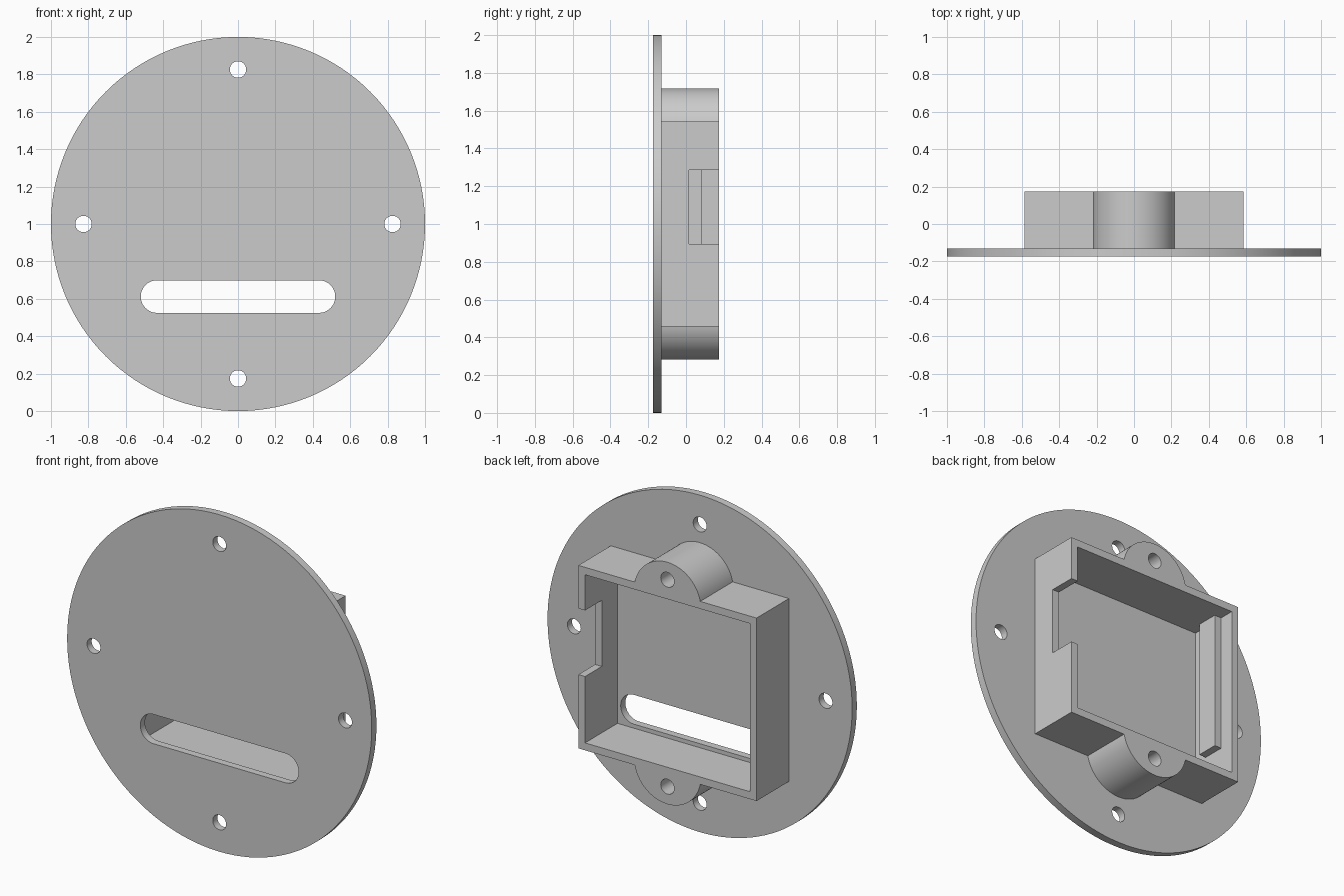
import bpy
import bmesh
import math
from mathutils import Matrix, Vector

default = bpy.data.objects.get("Cube")
if default:
    bpy.data.objects.remove(default, do_unlink=True)

# Main dimensions
FRONT, PLATE_BACK, BACK = -0.174, -0.13, 0.174
MID = 1.0                        # height of the centre
HALF_W, HALF_H, WALL = 0.585, 0.543, 0.044
HOLE_R, HOLE_RING = 0.044, 0.826
BOSS_R, BOSS_OFFSET, SCREW_OFFSET = 0.22, 0.498, 0.614

grey = bpy.data.materials.new("plain_grey")
grey.use_nodes = True
colour = (0.6, 0.6, 0.6, 1)
grey.diffuse_color = colour
grey.node_tree.nodes["Principled BSDF"].inputs["Base Color"].default_value = colour


def finish(name, bm):
    bmesh.ops.recalc_face_normals(bm, faces=bm.faces)
    mesh = bpy.data.meshes.new(name)
    bm.to_mesh(mesh)
    bm.free()
    obj = bpy.data.objects.new(name, mesh)
    bpy.context.collection.objects.link(obj)
    mesh.materials.append(grey)
    return obj


def box(name, low, high):
    low, high = Vector(low), Vector(high)
    bm = bmesh.new()
    bmesh.ops.create_cube(bm, size=1, matrix=Matrix.Translation((low + high) / 2)
                          @ Matrix.Diagonal((*(high - low), 1)))
    return finish(name, bm)


def extrude_outline(name, points, y0, y1):
    """Extrude an (x, z) outline along y."""
    bm = bmesh.new()
    face = bm.faces.new([bm.verts.new((x, y0, z)) for x, z in points])
    moved = bmesh.ops.extrude_face_region(bm, geom=[face])["geom"]
    verts = [v for v in moved if isinstance(v, bmesh.types.BMVert)]
    bmesh.ops.translate(bm, verts=verts, vec=(0, y1 - y0, 0))
    return finish(name, bm)


def arc(x, z, r, start, end, steps):
    angles = [start + (end - start) * i / steps for i in range(steps + 1)]
    return [(x + r * math.cos(a), z + r * math.sin(a)) for a in angles]


def disc(name, x, z, r, y0, y1, sides=48):
    return extrude_outline(name, arc(x, z, r, 0, math.tau, sides)[:-1], y0, y1)


def combine(target, others, operation):
    """Apply booleans and remove the helper shapes."""
    for other in others:
        other.hide_render = True
        mod = target.modifiers.new("shape", "BOOLEAN")
        mod.operation, mod.solver, mod.object = operation, "EXACT", other
    depsgraph = bpy.context.evaluated_depsgraph_get()
    target.data = bpy.data.meshes.new_from_object(target.evaluated_get(depsgraph))
    target.modifiers.clear()
    for other in others:
        bpy.data.objects.remove(other, do_unlink=True)


def smooth(obj):
    bpy.ops.object.select_all(action="DESELECT")
    obj.select_set(True)
    bpy.context.view_layer.objects.active = obj
    bpy.ops.object.shade_smooth_by_angle(angle=math.radians(30))


# Round plate with four holes and a long slot
plate = disc("round_plate", 0, MID, 1, FRONT, PLATE_BACK, 128)
cutters = []
for i in range(4):
    a = i * math.pi / 2
    cutters.append(disc("hole_cutter", HOLE_RING * math.cos(a),
                        MID + HOLE_RING * math.sin(a), HOLE_R, -0.3, 0))
slot_x, slot_z, slot_r = 0.433, 0.612, 0.087
quarter = math.pi / 2
slot = (arc(slot_x, slot_z, slot_r, -quarter, quarter, 24)
        + arc(-slot_x, slot_z, slot_r, quarter, 3 * quarter, 24))
cutters.append(extrude_outline("slot_cutter", slot, -0.3, 0))
combine(plate, cutters, "DIFFERENCE")
smooth(plate)

# Open housing with a screw boss above and below
housing = box("housing", (-HALF_W, PLATE_BACK, MID - HALF_H),
              (HALF_W, BACK, MID + HALF_H))
bosses = [disc("boss", 0, MID + s * BOSS_OFFSET, BOSS_R, PLATE_BACK, BACK, 96)
          for s in (-1, 1)]
combine(housing, bosses, "UNION")
inner_w, inner_h = HALF_W - WALL, HALF_H - WALL
cutters = [box("cavity_cutter", (-inner_w, -0.3, MID - inner_h),
               (inner_w, 0.3, MID + inner_h)),
           box("notch_cutter", (0.5, 0.017, 0.895), (0.7, 0.3, 1.287))]
cutters += [disc("screw_cutter", 0, MID + s * SCREW_OFFSET, HOLE_R, -0.3, 0.3)
            for s in (-1, 1)]
combine(housing, cutters, "DIFFERENCE")
smooth(housing)

# Retaining ledge on the wall opposite the notch
box("retaining_ledge", (-inner_w, -0.045, 0.69),
    (-inner_w + 0.045, 0.085, MID + inner_h))
